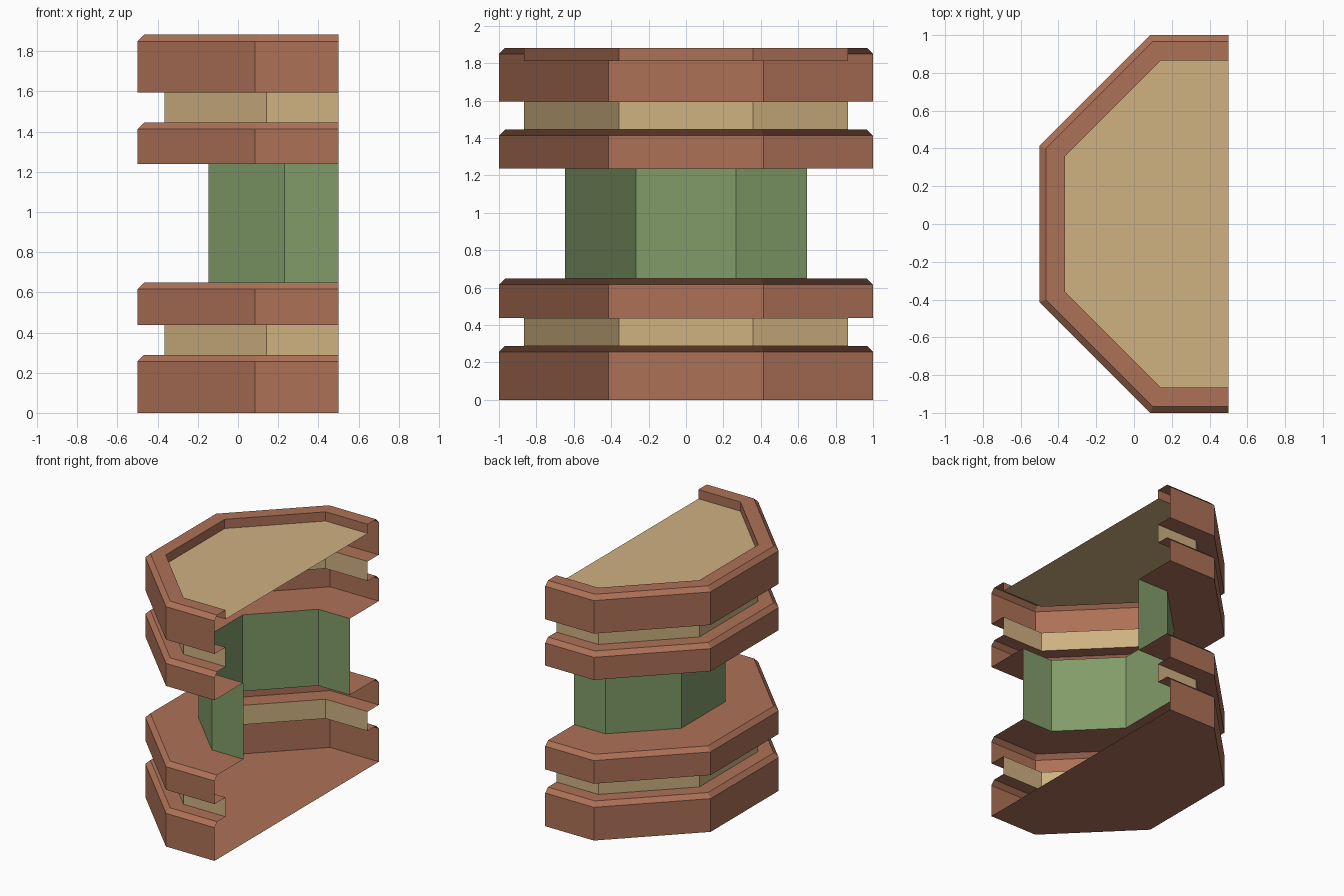
import bpy, bmesh, math

if "Cube" in bpy.data.objects:
    bpy.data.objects.remove(bpy.data.objects["Cube"])

CENTRE_X = 0.5          # the open cut plane holds the octagon's centre
T = math.tan(math.pi / 8)


def material(name, rgb):
    m = bpy.data.materials.new(name)
    m.diffuse_color = (*rgb, 1)
    m.use_nodes = True
    m.node_tree.nodes["Principled BSDF"].inputs["Base Color"].default_value = m.diffuse_color
    return m


BRICK = material("brick_red", (0.42, 0.165, 0.095))
TAN = material("tan", (0.62, 0.44, 0.22))
GREEN = material("green", (0.22, 0.33, 0.14))


def half_octagon(bm, a, z):
    """Half octagon ring with flat-to-centre distance a, open towards +x."""
    pts = [(0, a), (-T * a, a), (-a, T * a), (-a, -T * a), (-T * a, -a), (0, -a)]
    return [bm.verts.new((CENTRE_X + x, y, z)) for x, y in pts]


def shell(name, profile, mat, floor=False):
    """Skin the half octagon along an (apothem, z) profile, going upwards."""
    bm = bmesh.new()
    rings = [half_octagon(bm, a, z) for a, z in profile]
    for lo, hi in zip(rings, rings[1:]):
        for i in range(5):
            bm.faces.new((lo[i], lo[i + 1], hi[i + 1], hi[i]))
    if floor:
        bm.faces.new(rings[0][::-1])
    if len(rings) == 1:
        bm.faces.new(rings[0])
    me = bpy.data.meshes.new(name)
    bm.to_mesh(me)
    bm.free()
    me.materials.append(mat)
    ob = bpy.data.objects.new(name, me)
    bpy.context.collection.objects.link(ob)
    return ob


R, C, N, G = 1.0, 0.967, 0.865, 0.648   # band, chamfer, neck, core apothems

# Chamfered brick bands
shell("base_band", [(R, 0), (R, 0.256), (C, 0.289), (N, 0.289)], BRICK, floor=True)
shell("lower_band", [(N, 0.438), (R, 0.438), (R, 0.616), (C, 0.649), (G, 0.649)], BRICK)
shell("upper_band", [(G, 1.238), (R, 1.238), (R, 1.412), (C, 1.445), (N, 1.445)], BRICK)
shell("top_band", [(N, 1.595), (R, 1.595), (R, 1.849), (C, 1.882),
                   (N, 1.882), (N, 1.811)], BRICK)

# Recessed tan necks and the sunken roof
shell("lower_neck", [(N, 0.289), (N, 0.438)], TAN)
shell("upper_neck", [(N, 1.445), (N, 1.595)], TAN)
shell("roof", [(N, 1.811)], TAN)

# Green core wall
shell("core_wall", [(G, 0.649), (G, 1.238)], GREEN)
